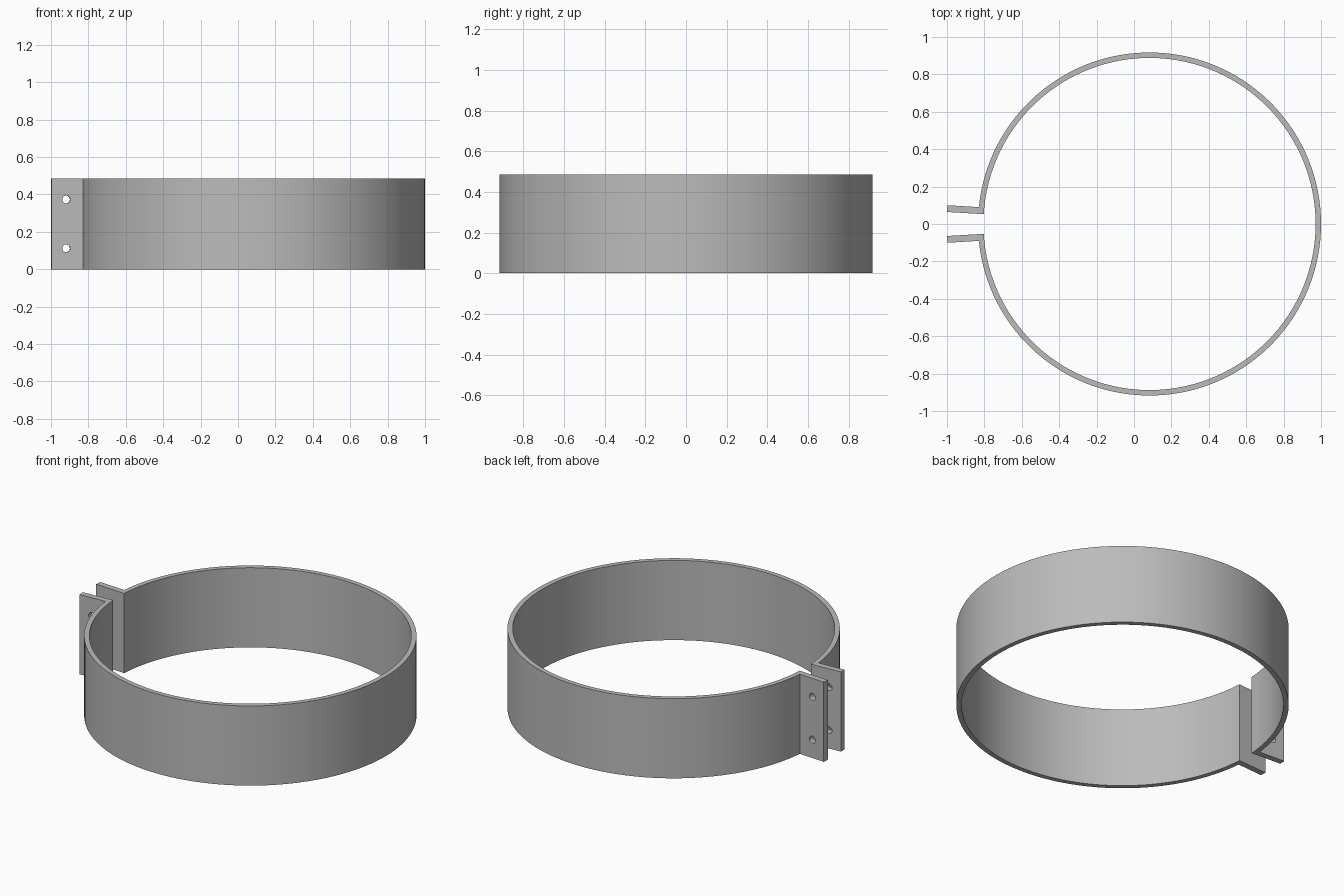
import bpy, bmesh, math
from mathutils import Vector

if "Cube" in bpy.data.objects:
    bpy.data.objects.remove(bpy.data.objects["Cube"], do_unlink=True)

CENTRE = Vector((0.083, 0, 0))
R_OUT, R_IN, HEIGHT = 0.917, 0.888, 0.485
TAB_END, TAB_THICK = 1.085, 0.036
GAP = math.radians(3.4)          # half the opening angle
SEGMENTS = 128

steel = bpy.data.materials.new("grey_steel")
steel.use_nodes = True
steel.diffuse_color = (0.5, 0.5, 0.5, 1)
steel.node_tree.nodes["Principled BSDF"].inputs["Base Color"].default_value = steel.diffuse_color

# Directions along and across the radial tab on the +y side
along = Vector((-math.cos(GAP), math.sin(GAP), 0))
across = Vector((math.sin(GAP), math.cos(GAP), 0))


def arc(radius, start):
    """Points from the +y end of the ring, round the +x side, to the -y end."""
    half = math.pi - start
    return [CENTRE + radius * Vector((math.cos(t), math.sin(t), 0))
            for t in (half - 2 * half * i / SEGMENTS for i in range(SEGMENTS + 1))]


def mirror_y(p):
    return Vector((p.x, -p.y, p.z))


# Clamp band: closed outline of ring and both tabs, extruded upwards
outer = arc(R_OUT, GAP + math.asin(TAB_THICK / R_OUT))
inner = arc(R_IN, GAP)
tab = [CENTRE + along * TAB_END, CENTRE + along * TAB_END + across * TAB_THICK]
outline = tab + outer + [mirror_y(p) for p in reversed(tab)] + inner[::-1]

bm = bmesh.new()
base = bm.faces.new([bm.verts.new(p) for p in outline])
top = bmesh.ops.extrude_face_region(bm, geom=[base])["geom"]
bmesh.ops.translate(bm, verts=[g for g in top if isinstance(g, bmesh.types.BMVert)],
                    vec=(0, 0, HEIGHT))
bmesh.ops.recalc_face_normals(bm, faces=bm.faces)
mesh = bpy.data.meshes.new("clamp_band")
bm.to_mesh(mesh)
bm.free()
mesh.materials.append(steel)
band = bpy.data.objects.new("clamp_band", mesh)
bpy.context.collection.objects.link(band)

# Bolt holes: two through each tab, square to the tab face
for side, mirror in (("left", lambda p: p), ("right", mirror_y)):
    for z in (0.112, 0.373):
        spot = mirror(CENTRE + along * 1.005 + across * TAB_THICK / 2)
        axis = mirror(across)
        bpy.ops.mesh.primitive_cylinder_add(
            vertices=32, radius=0.021, depth=0.08, location=(spot.x, spot.y, z),
            rotation=axis.to_track_quat('Z', 'Y').to_euler())
        cutter = bpy.context.object
        cutter.name = "bolt_hole_cutter_" + side
        cutter.data.materials.append(steel)
        cut = band.modifiers.new("bolt_hole", 'BOOLEAN')
        cut.operation, cut.solver, cut.object = 'DIFFERENCE', 'EXACT', cutter
        bpy.context.view_layer.objects.active = band
        cutter.select_set(False)
        band.select_set(True)
        bpy.ops.object.modifier_apply(modifier=cut.name)
        bpy.data.objects.remove(cutter, do_unlink=True)

bpy.ops.object.select_all(action='DESELECT')
band.select_set(True)
bpy.context.view_layer.objects.active = band
bpy.ops.object.shade_smooth_by_angle(angle=math.radians(30))
